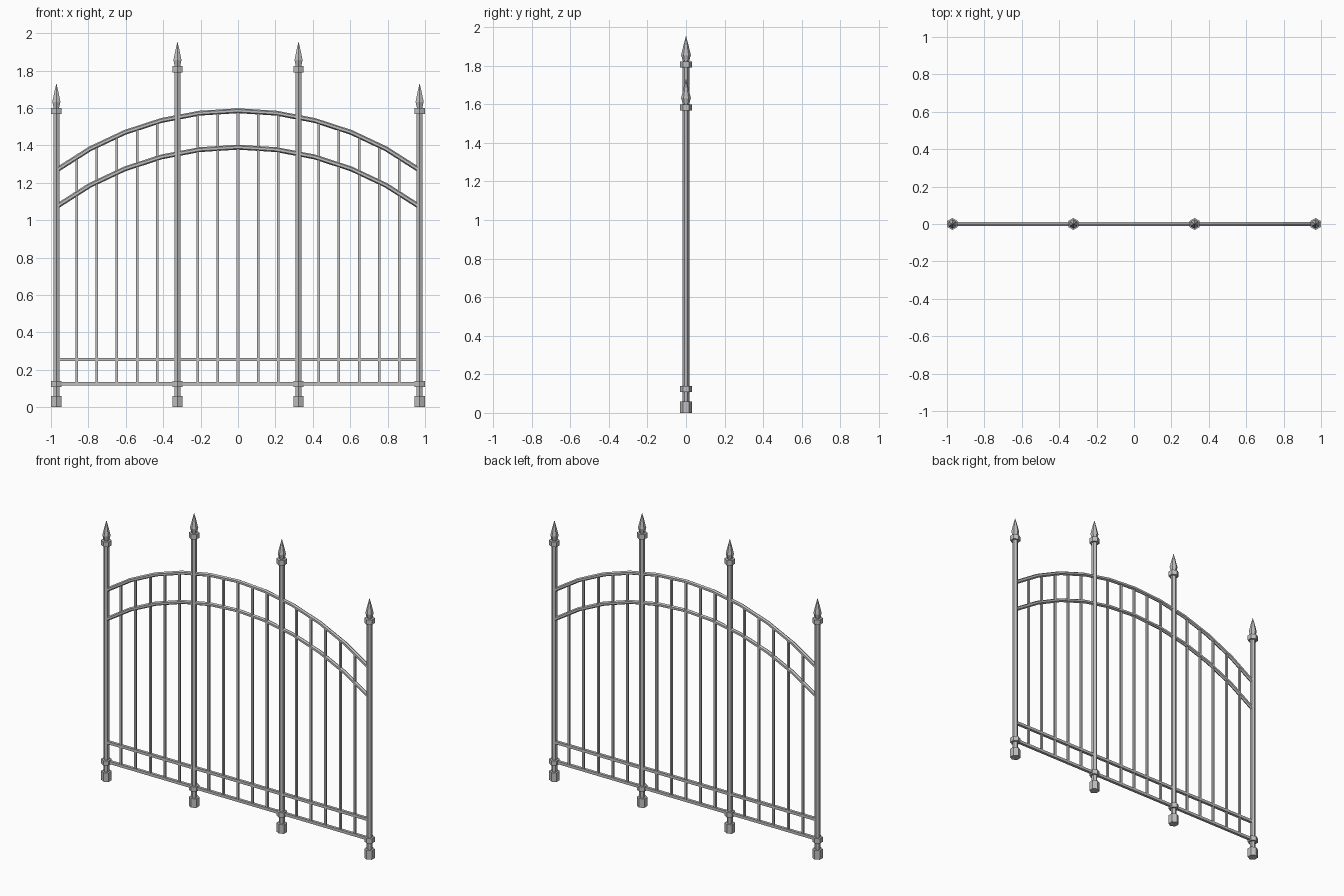
import bpy, bmesh, math
from mathutils import Vector

cube = bpy.data.objects.get("Cube")
if cube:
    bpy.data.objects.remove(cube, do_unlink=True)

iron = bpy.data.materials.new("grey_iron")
iron.use_nodes = True
GREY = (0.53, 0.53, 0.53, 1)
iron.diffuse_color = GREY
iron.node_tree.nodes["Principled BSDF"].inputs["Base Color"].default_value = GREY

POST_X = 0.971
PITCH = POST_X / 9


def sweep(name, rings):
    """Skin a list of point rings into one closed solid."""
    bm = bmesh.new()
    loops = [[bm.verts.new(p) for p in ring] for ring in rings]
    for a, b in zip(loops, loops[1:]):
        n = len(a)
        for i in range(n):
            j = (i + 1) % n
            bm.faces.new((a[i], a[j], b[j], b[i]))
    bm.faces.new(loops[0])
    bm.faces.new(loops[-1])
    bmesh.ops.recalc_face_normals(bm, faces=bm.faces)
    mesh = bpy.data.meshes.new(name)
    bm.to_mesh(mesh)
    bm.free()
    mesh.materials.append(iron)
    obj = bpy.data.objects.new(name, mesh)
    bpy.context.collection.objects.link(obj)


def turned(name, x, profile, sides=6, turn=math.pi / 2):
    """Upright faceted solid from (radius, z) pairs."""
    angles = [turn + math.tau * i / sides for i in range(sides)]
    sweep(name, [[(x + r * math.cos(a), r * math.sin(a), z) for a in angles]
                 for r, z in profile])


def rail(name, path, radius, sides=6, turn=0.0):
    """Faceted bar along (x, z) points, mitred at each bend."""
    pts = [Vector((x, 0, z)) for x, z in path]
    angles = [turn + math.tau * k / sides for k in range(sides)]
    rings = []
    for i, p in enumerate(pts):
        t = (pts[min(i + 1, len(pts) - 1)] - pts[max(i - 1, 0)]).normalized()
        up = Vector((-t.z, 0, t.x))
        rings.append([p + radius * (math.cos(a) * up + Vector((0, math.sin(a), 0)))
                      for a in angles])
    sweep(name, rings)


def arch(crown, radius=1.64, step=0.126):
    return [(radius * math.sin(k * step), crown - radius * (1 - math.cos(k * step)))
            for k in range(-5, 6)]


def height_at(path, x):
    for (x0, z0), (x1, z1) in zip(path, path[1:]):
        if x0 <= x <= x1:
            return z0 + (z1 - z0) * (x - x0) / (x1 - x0)


# Posts with foot, collars and spear finial
for side, s in (("right", -1), ("left", 1)):
    for place, x, top in (("outer", POST_X, 1.6), ("inner", 3 * PITCH, 1.823)):
        tag = f"{side}_{place}"
        turned(f"{tag}_post", s * x, [(0.018, 0.03), (0.018, top - 0.01)])
        turned(f"{tag}_foot", s * x, [(0.032, 0), (0.032, 0.06)])
        turned(f"{tag}_lower_collar", s * x, [(0.032, 0.108), (0.032, 0.14)])
        turned(f"{tag}_upper_collar", s * x, [(0.032, top - 0.033), (0.032, top)])
        turned(f"{tag}_spear", s * x, [(0.014, top - 0.01), (0.025, top + 0.033),
                                       (0.014, top + 0.08), (0.001, top + 0.129)])

# Horizontal and arched rails
upper_arch = arch(1.585)
rail("upper_arch_rail", upper_arch, 0.013)
rail("lower_arch_rail", arch(1.39), 0.013)
for name, z in (("bottom_rail", 0.126), ("second_rail", 0.255)):
    rail(name, [(-POST_X, z), (POST_X, z)], 0.013, 4, math.pi / 4)

# Thin square upright bars between the posts
for i in range(-8, 9):
    if abs(i) != 3:
        x = i * PITCH
        turned(f"upright_bar_{i + 9}", x,
               [(0.0095, 0.126), (0.0095, height_at(upper_arch, x))], 4, math.pi / 4)
